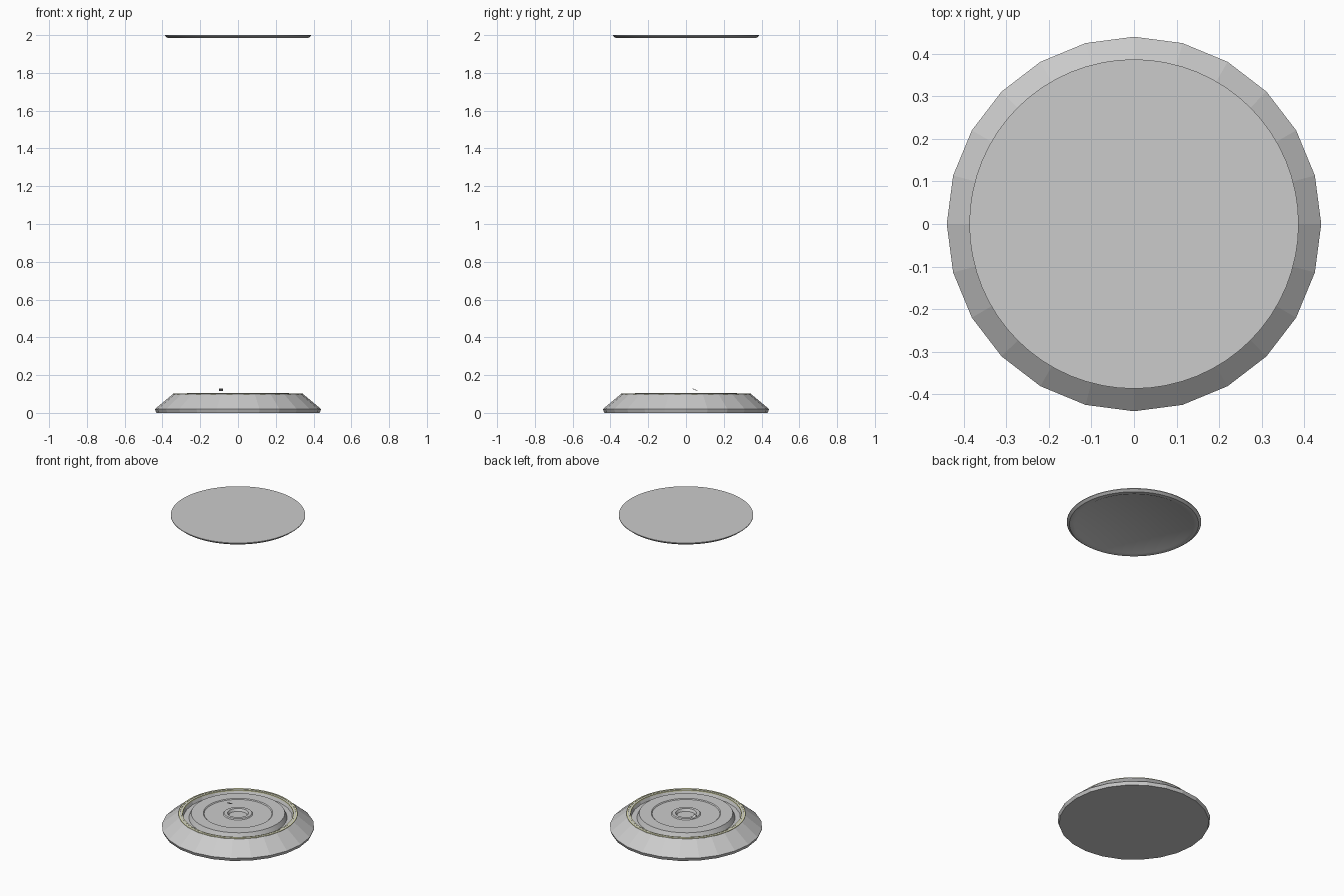
import bpy, bmesh, math

if "Cube" in bpy.data.objects:
    bpy.data.objects.remove(bpy.data.objects["Cube"])

def lathe(name, profile, sides, smooth=False, mat=None, closed=False):
    """Revolve (radius, z) points around z; radius 0 makes a pole."""
    bm = bmesh.new()
    rings = []
    for r, z in profile:
        if r == 0:
            rings.append([bm.verts.new((0, 0, z))] * sides)
        else:
            rings.append([bm.verts.new((r * math.cos(2 * math.pi * i / sides),
                                        r * math.sin(2 * math.pi * i / sides), z))
                          for i in range(sides)])
    pairs = list(zip(rings, rings[1:]))
    if closed:
        pairs.append((rings[-1], rings[0]))
    for a, b in pairs:
        for i in range(sides):
            j = (i + 1) % sides
            bm.faces.new(list(dict.fromkeys((a[i], a[j], b[j], b[i]))))
    bmesh.ops.recalc_face_normals(bm, faces=bm.faces)
    # merge pole fans into single flat caps
    bmesh.ops.dissolve_limit(bm, angle_limit=0.001, verts=bm.verts, edges=bm.edges)
    return finish(name, bm, smooth, mat)

def finish(name, bm, smooth=False, mat=None):
    me = bpy.data.meshes.new(name)
    bm.to_mesh(me)
    bm.free()
    ob = bpy.data.objects.new(name, me)
    bpy.context.collection.objects.link(ob)
    if mat:
        me.materials.append(mat)
    if smooth:
        bpy.ops.object.select_all(action='DESELECT')
        ob.select_set(True)
        bpy.context.view_layer.objects.active = ob
        bpy.ops.object.shade_smooth_by_angle(angle=math.radians(30))
    return ob

glow = bpy.data.materials.new("pale_glow")
glow.diffuse_color = (0.8, 0.8, 0.5, 1)
glow.use_nodes = True
glow.node_tree.nodes["Principled BSDF"].inputs["Base Color"].default_value = glow.diffuse_color

# faceted base with a sunken channel inside its rim
lathe("base", [(0, 0), (0.432, 0), (0.44, 0.02), (0.35, 0.095), (0.343, 0.1),
               (0.325, 0.1), (0.315, 0.075), (0.0, 0.075)], 24)

# pale light rings on the rim
lathe("outer_light_ring", [(0.343, 0.097), (0.343, 0.102), (0.334, 0.102),
                           (0.334, 0.097)], 48, True, glow, True)
lathe("inner_light_ring", [(0.326, 0.094), (0.326, 0.101), (0.319, 0.101),
                           (0.319, 0.094)], 48, True, glow, True)

# raised central plate with a step and a socket
lathe("plate", [(0, 0.07), (0.285, 0.07), (0.27, 0.104), (0.2, 0.104),
                (0.195, 0.099), (0.085, 0.099), (0.08, 0.105), (0.06, 0.105),
                (0.052, 0.09), (0, 0.09)], 48, True)

# small loose sliver above the plate
bm = bmesh.new()
bmesh.ops.create_cube(bm, size=1)
for v in bm.verts:
    x, y, z = v.co
    v.co = (-0.09 + x * 0.02, 0.047 + y * 0.026, 0.123 + z * 0.003 - y * 0.01)
finish("sliver", bm)

# floating upper disc with a bevelled edge and recessed underside
lathe("upper_disc", [(0, 2), (0.387, 2), (0.387, 1.996), (0.372, 1.984),
                     (0.345, 1.984), (0.335, 1.989), (0, 1.989)], 64, True)
